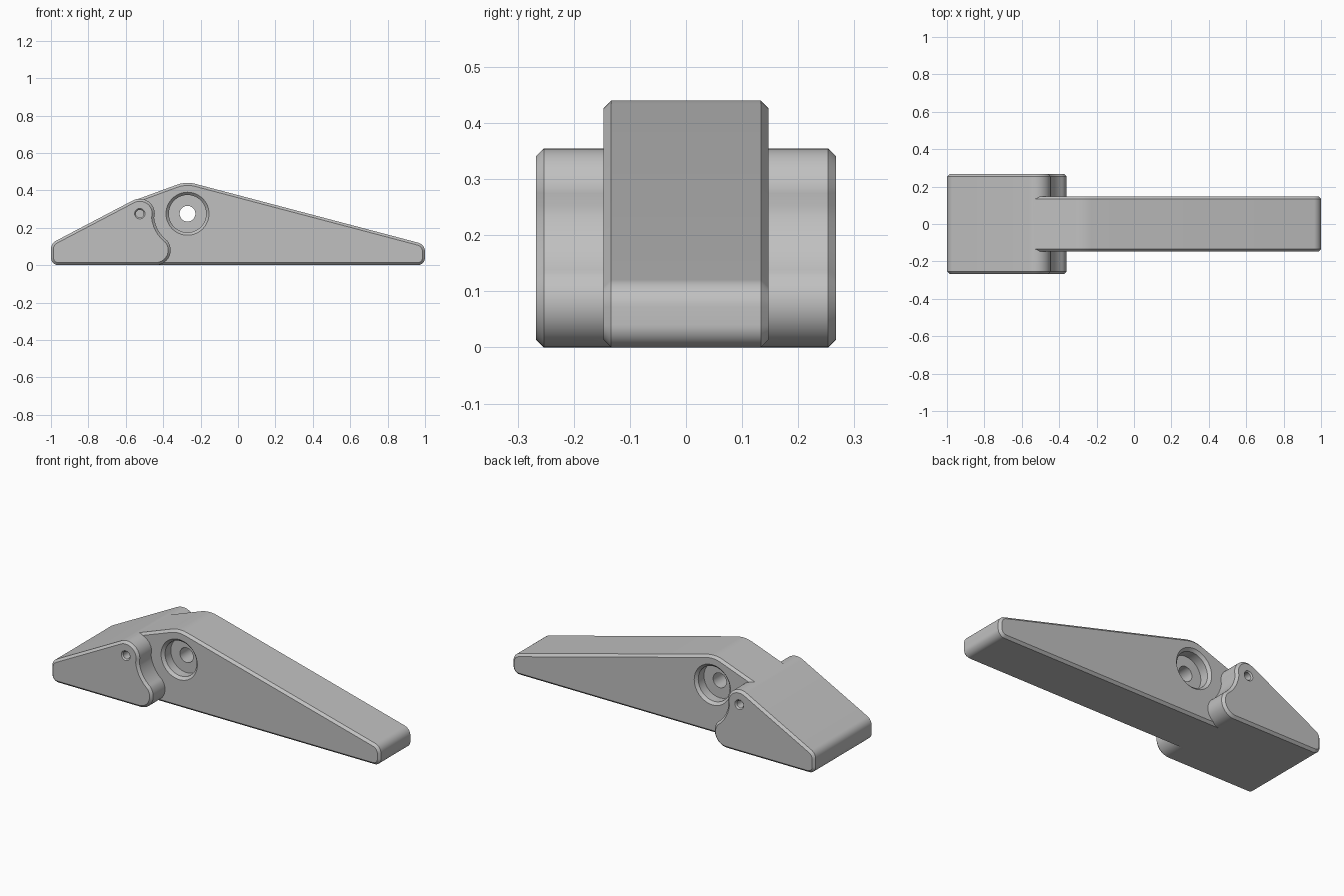
import bpy, bmesh, math

if "Cube" in bpy.data.objects:
    bpy.data.objects.remove(bpy.data.objects["Cube"])

grey = bpy.data.materials.new("plain grey")
grey.use_nodes = True
COLOUR = (0.53, 0.53, 0.53, 1)
grey.diffuse_color = COLOUR
grey.node_tree.nodes["Principled BSDF"].inputs["Base Color"].default_value = COLOUR

PIVOT = (-0.27, 0.275)   # main bore centre, x and z
PIN = (-0.525, 0.275)    # small pin hole centre
CHAMFER = 0.0135


def arc(centre, r, a, b):
    """Points along an arc from angle a to b in degrees."""
    n = max(2, math.ceil(abs(b - a) / 8))
    angles = [math.radians(a + (b - a) * i / n) for i in range(n + 1)]
    return [(centre[0] + r * math.cos(t), centre[1] + r * math.sin(t)) for t in angles]


def finish(bm, name):
    bmesh.ops.recalc_face_normals(bm, faces=bm.faces)
    mesh = bpy.data.meshes.new(name)
    bm.to_mesh(mesh)
    bm.free()
    mesh.materials.append(grey)
    ob = bpy.data.objects.new(name, mesh)
    bpy.context.collection.objects.link(ob)
    return ob


def plate(name, outline, half):
    """Extrude a side outline across y and chamfer both rims."""
    bm = bmesh.new()
    face = bm.faces.new([bm.verts.new((x, -half, z)) for x, z in outline])
    moved = bmesh.ops.extrude_face_region(bm, geom=[face], use_keep_orig=True)["geom"]
    verts = [g for g in moved if isinstance(g, bmesh.types.BMVert)]
    bmesh.ops.translate(bm, verts=verts, vec=(0, 2 * half, 0))
    bmesh.ops.recalc_face_normals(bm, faces=bm.faces)
    rims = [e for e in bm.edges if abs(e.verts[0].co.y - e.verts[1].co.y) < 1e-5]
    bmesh.ops.bevel(bm, geom=rims, offset=CHAMFER, segments=1, affect='EDGES')
    return finish(bm, name)


def turned(name, centre, profile, steps=48):
    """Solid of revolution about a y axis from (radius, y) pairs."""
    bm = bmesh.new()
    rings = []
    for r, y in profile:
        angles = [math.tau * i / steps for i in range(steps)]
        rings.append([bm.verts.new((centre[0] + r * math.cos(t), y,
                                    centre[1] + r * math.sin(t))) for t in angles])
    for a, b in zip(rings, rings[1:]):
        for i in range(steps):
            j = (i + 1) % steps
            bm.faces.new((a[i], a[j], b[j], b[i]))
    bm.faces.new(rings[0])
    bm.faces.new(rings[-1])
    return finish(bm, name)


def combine(target, other, operation):
    mod = target.modifiers.new(operation.lower(), 'BOOLEAN')
    mod.operation = operation
    mod.solver = 'EXACT'
    mod.object = other
    bpy.context.view_layer.objects.active = target
    bpy.ops.object.modifier_apply(modifier=mod.name)
    bpy.data.objects.remove(other)


# long arm
arm_outline = ([(-0.6, 0), (-0.6, 0.1), (-0.542, 0.351)]
               + arc(PIVOT, 0.165, 110, 75.2)
               + arc((0.95, 0.072), 0.05, 75.2, 0)
               + arc((0.96, 0.04), 0.04, 0, -90))
arm = plate("lever_arm", arm_outline, 0.147)

# wide foot, with a hollow flank concentric with the bore
foot_outline = (arc((-0.96, 0.04), 0.04, 270, 180)
                + arc((-0.95, 0.086), 0.05, 180, 117.7)
                + arc(PIN, 0.08, 117.7, 0)
                + arc(PIVOT, 0.18, 180, 228.9)[1:]
                + arc((-0.44, 0.08), 0.08, 48.9, -90)[1:])
foot = plate("wide_foot", foot_outline, 0.267)
combine(arm, foot, 'UNION')

# through bore with a chamfered counterbore on each side
half_bore = [(0.126, -0.158), (0.1, -0.132), (0.1, -0.08), (0.042, -0.08)]
bore = turned("bore_cutter", PIVOT, half_bore + [(r, -y) for r, y in reversed(half_bore)])
combine(arm, bore, 'DIFFERENCE')

# blind pin holes
for side in (-1, 1):
    hole = [(0.038, side * 0.277), (0.021, side * 0.26), (0.021, side * 0.15)]
    combine(arm, turned("pin_cutter", PIN, hole, 32), 'DIFFERENCE')

bpy.ops.object.select_all(action='DESELECT')
arm.select_set(True)
bpy.context.view_layer.objects.active = arm
bpy.ops.object.shade_smooth_by_angle(angle=math.radians(22))
